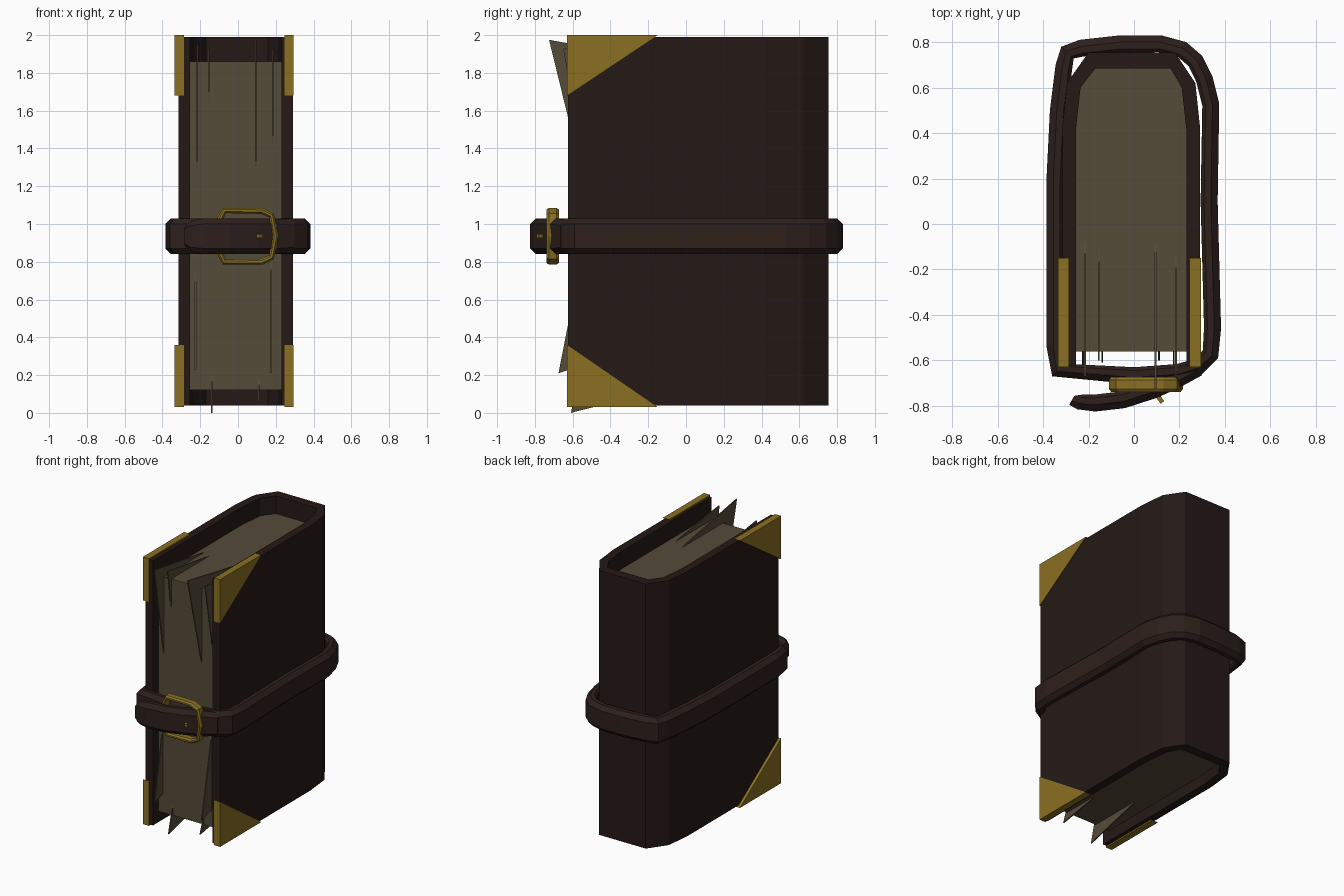
import bpy, bmesh
from mathutils import Vector

if "Cube" in bpy.data.objects:
    bpy.data.objects.remove(bpy.data.objects["Cube"])


def material(name, rgb):
    m = bpy.data.materials.new(name)
    m.diffuse_color = (*rgb, 1)
    m.use_nodes = True
    m.node_tree.nodes["Principled BSDF"].inputs["Base Color"].default_value = m.diffuse_color
    return m


LEATHER = material("dark_leather", (0.018, 0.010, 0.008))
STRAP = material("strap_leather", (0.026, 0.014, 0.011))
PAPER = material("paper", (0.091, 0.072, 0.041))
BRASS = material("brass", (0.254, 0.162, 0.017))


def finish(bm, name, mat):
    bmesh.ops.recalc_face_normals(bm, faces=bm.faces)
    me = bpy.data.meshes.new(name)
    bm.to_mesh(me)
    bm.free()
    me.materials.append(mat)
    ob = bpy.data.objects.new(name, me)
    bpy.context.collection.objects.link(ob)
    return ob


def prism(name, outline, offset, mat):
    """Extrude a flat 3D outline along an offset vector."""
    bm = bmesh.new()
    face = bm.faces.new([bm.verts.new(p) for p in outline])
    ext = bmesh.ops.extrude_face_region(bm, geom=[face], use_keep_orig=True)
    verts = [g for g in ext["geom"] if isinstance(g, bmesh.types.BMVert)]
    bmesh.ops.translate(bm, verts=verts, vec=offset)
    return finish(bm, name, mat)


def sweep(name, path, profile, up, mat, closed, scales=None):
    """Sweep a (outward, up) profile along a path lying square to 'up'."""
    bm, up, rings = bmesh.new(), Vector(up), []
    pts = [Vector(p) for p in path]
    n, k = len(pts), len(profile)
    for i, p in enumerate(pts):
        a = pts[i - 1] if closed or i else p
        b = pts[(i + 1) % n] if closed or i < n - 1 else p
        t = ((p - a).normalized() + (b - p).normalized()).normalized()
        out = up.cross(t)
        s = scales[i] if scales else 1
        rings.append([bm.verts.new(p + out * u * s + up * v * s) for u, v in profile])
    for i in range(n if closed else n - 1):
        r, q = rings[i], rings[(i + 1) % n]
        for j in range(k):
            bm.faces.new((r[j], r[(j + 1) % k], q[(j + 1) % k], q[j]))
    if not closed:
        bm.faces.new(rings[0])
        bm.faces.new(rings[-1])
    return finish(bm, name, mat)


# Cover: one U-shaped wrap of boards and spine
outer = [(-.315, -.625), (-.315, .43), (-.295, .62), (-.2, .755),
         (.18, .755), (.27, .62), (.29, .43), (.29, -.625)]
inner = [(-.255, .42), (-.235, .6), (-.17, .685), (.16, .685), (.21, .6), (.23, .42)]
u_shape = outer + [(.23, -.625)] + inner[::-1] + [(-.255, -.625)]
prism("cover", [(x, y, .04) for x, y in u_shape], (0, 0, 1.95), LEATHER)

# Page block
block = [(-.255, -.56)] + inner + [(.23, -.56)]
prism("page_block", [(x, y, .12) for x, y in block], (0, 0, 1.74), PAPER)

# Loose page slivers: x, then tip, fore-edge end and inner end as (y, z)
loose = [(-.215, (-.67, 1.95), (-.56, 1.28), (-.02, 1.85)),
         (-.155, (-.60, 1.93), (-.55, 1.57), (-.05, 1.85)),
         (.095, (-.725, 1.975), (-.555, 1.28), (-.03, 1.85)),
         (.185, (-.65, 1.93), (-.56, 1.42), (-.07, 1.85)),
         (-.225, (-.65, .23), (-.56, .74), (-.40, .30)),
         (-.14, (-.61, 0), (-.55, .24), (-.10, .13)),
         (.11, (-.60, .06), (-.55, .20), (-.20, .13)),
         (.175, (-.675, .21), (-.56, .80), (-.40, .30))]
for x, *tri in loose:
    prism("loose_page", [(x - .004, y, z) for y, z in tri], (.008, 0, 0), PAPER)

# Brass corner guards on both boards
for x in (-.335, .245):
    for z, end in ((2.0, 1.68), (.03, .36)):
        prism("corner_guard", [(x, -.63, z), (x, -.15, z), (x, -.63, end)],
              (.05, 0, 0), BRASS)

# Strap: closed band round the book, then the loose tail over the buckle
band = [(0, -.065), (0, .065), (-.03, .095), (-.06, .095),
        (-.075, .08), (-.075, -.08), (-.06, -.095), (-.03, -.095)]
loop = [(-.36, -.67), (-.385, -.54), (-.385, .2), (-.37, .5), (-.345, .7),
        (-.32, .78), (-.24, .81), (-.06, .83), (.12, .83), (.23, .80),
        (.30, .74), (.345, .65), (.375, .53), (.368, .1), (.383, -.46),
        (.37, -.59), (.30, -.66), (.2, -.69), (0, -.705)]
sweep("strap", [(x, y, .935) for x, y in loop], band, (0, 0, 1), STRAP, True)
tail = [(.30, -.665), (.2, -.72), (.1, -.765), (-.04, -.81),
        (-.17, -.825), (-.25, -.815), (-.285, -.795)]
sweep("strap_tail", [(x, y, .935) for x, y in tail], band, (0, 0, 1), STRAP, False,
      [.9, 1, 1, 1, 1, .9, .6])

# Buckle frame and prong
frame = [(-.11, .84), (-.11, 1.03), (-.08, 1.085), (.13, 1.085), (.19, 1.055),
         (.215, .935), (.19, .815), (.13, .785), (-.08, .785)]
bar = [(0, -.02), (0, .02), (-.01, .033), (-.022, .033),
       (-.032, .02), (-.032, -.02), (-.022, -.033), (-.01, -.033)]
sweep("buckle_frame", [(x, -.706, z) for x, z in frame], bar, (0, -1, 0), BRASS, True)
prong = [(.01, -.01), (.01, .01), (-.01, .01), (-.01, -.01)]
sweep("buckle_prong", [(-.11, -.71, .937), (.07, -.72, .937), (.1, -.75, .937),
      (.125, -.785, .937)], prong, (0, 0, 1), BRASS, False)
